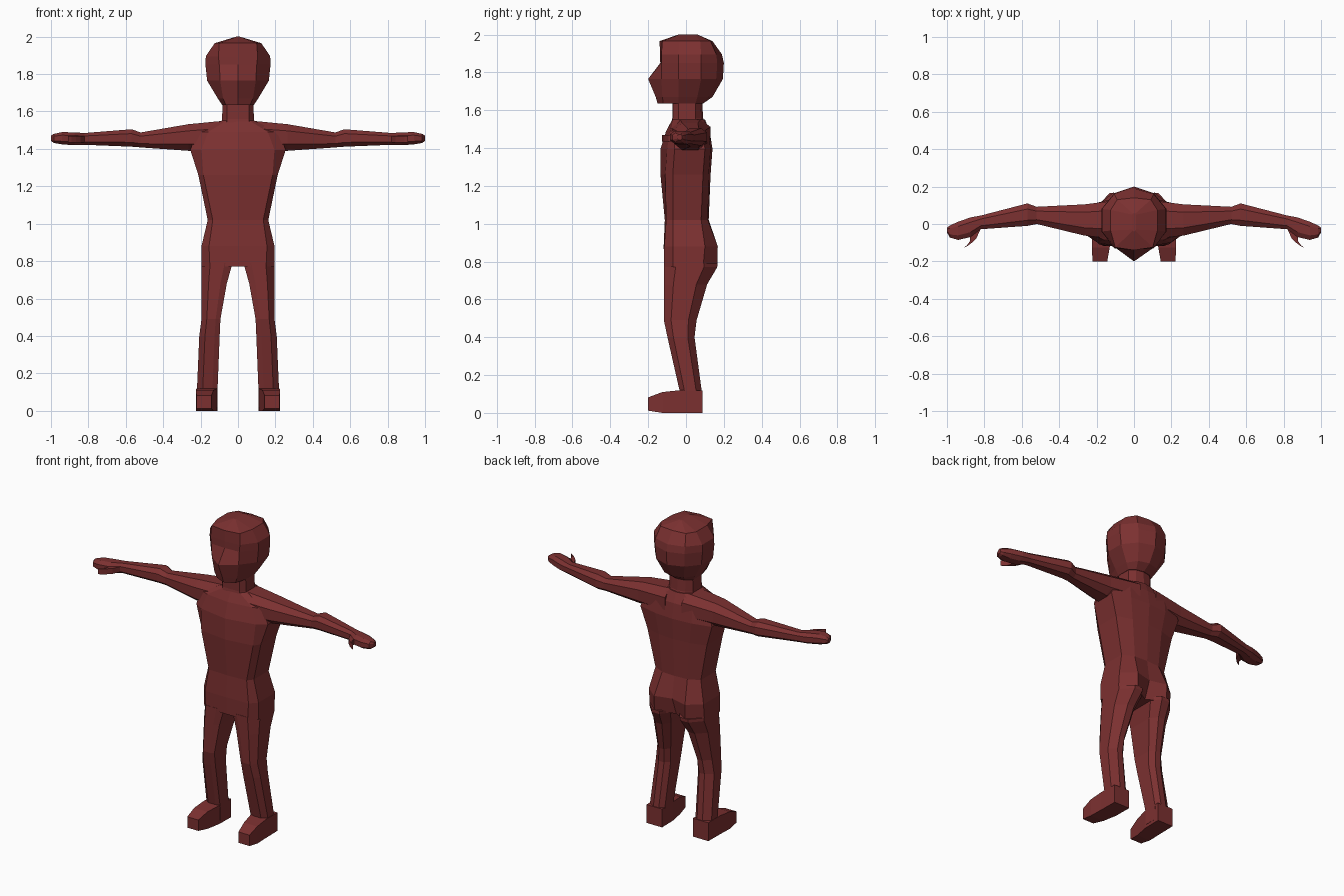
import bpy, bmesh

skin = bpy.data.materials.new("brick red")
skin.diffuse_color = (0.2, 0.03, 0.03, 1)


def loft(name, rings, mirror=False):
    """Skin a list of equal-length point rings with flat quads and end caps."""
    bm = bmesh.new()
    vs = [[bm.verts.new(p) for p in ring] for ring in rings]
    n = len(vs[0])
    for a, b in zip(vs, vs[1:]):
        for i in range(n):
            j = (i + 1) % n
            bm.faces.new((a[i], a[j], b[j], b[i]))
    bm.faces.new(vs[0])
    bm.faces.new(vs[-1])
    bmesh.ops.recalc_face_normals(bm, faces=bm.faces[:])
    me = bpy.data.meshes.new(name)
    bm.to_mesh(me)
    bm.free()
    me.materials.append(skin)
    ob = bpy.data.objects.new(name, me)
    bpy.context.collection.objects.link(ob)
    if mirror:
        ob.modifiers.new("mirror", 'MIRROR').use_axis[0] = True
    return ob


def body_ring(z, front, fx, fy, sx, sf, sb, bx, by, back):
    """Symmetric ten-sided ring: front centre, corners, sides, back centre."""
    half = [(fx, fy), (sx, sf), (sx, sb), (bx, by)]
    pts = [(0, front)] + half + [(0, back)] + [(-x, y) for x, y in reversed(half)]
    return [(x, y, z) for x, y in pts]


def limb_ring(x, y0, y1, z0, z1, c=0.25):
    """Chamfered box section across the x axis."""
    dy, dz = (y1 - y0) * c, (z1 - z0) * c
    return [(x, y0 + dy, z0), (x, y1 - dy, z0), (x, y1, z0 + dz), (x, y1, z1 - dz),
            (x, y1 - dy, z1), (x, y0 + dy, z1), (x, y0, z1 - dz), (x, y0, z0 + dz)]


# Head with a pointed nose ridge
loft("head", [body_ring(*r) for r in (
    (1.635, -.150, .065, -.120, .085, -.04, .05, .050, .080, .09),
    (1.670, -.160, .080, -.125, .108, -.04, .06, .070, .120, .14),
    (1.765, -.200, .095, -.130, .165, -.04, .08, .100, .160, .195),
    (1.850, -.136, .100, -.130, .174, -.04, .08, .105, .165, .20),
    (1.895, -.137, .105, -.130, .172, -.04, .08, .105, .160, .19),
    (1.965, -.140, .100, -.125, .125, -.035, .075, .090, .130, .14),
    (2.000, -.040, .006, -.035, .010, -.03, .05, .006, .055, .06))])

# Neck
loft("neck", [body_ring(*r) for r in (
    (1.50, -.085, .06, -.080, .090, -.04, .06, .05, .100, .115),
    (1.56, -.072, .06, -.070, .085, -.04, .05, .05, .080, .090),
    (1.67, -.072, .06, -.070, .082, -.04, .05, .05, .075, .085))])

# Torso from crotch to collar
loft("torso", [body_ring(*r) for r in (
    (0.770, -.115, .150, -.115, .195, -.07, .09, .11, .165, .10),
    (0.880, -.118, .155, -.115, .195, -.07, .10, .11, .168, .14),
    (1.020, -.112, .135, -.105, .162, -.07, .08, .09, .115, .12),
    (1.260, -.135, .185, -.110, .212, -.07, .09, .11, .120, .13),
    (1.395, -.135, .195, -.100, .255, -.06, .10, .13, .130, .14),
    (1.490, -.105, .160, -.085, .220, -.06, .09, .13, .120, .125),
    (1.552, -.072, .060, -.070, .085, -.04, .06, .05, .090, .10))])

# Arms with hands
loft("arm", [limb_ring(*r) for r in (
    (0.06, -.085, .130, 1.39, 1.552),
    (0.265, -.062, .105, 1.39, 1.532),
    (0.52, .000, .092, 1.408, 1.488),
    (0.57, -.010, .110, 1.412, 1.505),
    (0.82, -.028, .045, 1.422, 1.485),
    (0.875, -.070, .035, 1.420, 1.488),
    (0.94, -.085, .012, 1.424, 1.490),
    (0.985, -.072, -.008, 1.432, 1.480),
    (1.00, -.045, -.020, 1.442, 1.472))], True)

# Thumbs
loft("thumb", [[(x + dx, y + dy, z) for dx, dy, z in
                ((-w, 0, 1.435), (w, -w, 1.435), (w, -w, 1.47), (-w, 0, 1.47))]
               for x, y, w in ((.845, -.02, .028), (.86, -.075, .018),
                               (.88, -.10, .013), (.90, -.118, .010))], True)


def leg_ring(z, x0, x1, y0, y1):
    """Leg section with bevelled outer corners."""
    w, d = x1 - x0, y1 - y0
    return [(x0, y0 + d * .06, z), (x0 + w * .25, y0, z), (x1 - w * .28, y0, z),
            (x1, y0 + d * .22, z), (x1, y1 - d * .25, z), (x1 - w * .4, y1, z),
            (x0 + w * .25, y1, z), (x0, y1 - d * .2, z)]


# Legs
loft("leg", [leg_ring(*r) for r in (
    (0.79, .030, .195, -.117, .166),
    (0.77, .035, .195, -.117, .165),
    (0.68, .060, .195, -.117, .112),
    (0.49, .094, .195, -.117, .056),
    (0.40, .098, .207, -.098, .045),
    (0.10, .110, .220, -.030, .085),
    (0.02, .110, .220, -.030, .086))], True)

# Feet
loft("foot", [[(x0, y, z0), (x1, y, z0), (x1, y, z1), (x0, y, z1)]
              for y, x0, x1, z0, z1 in (
    (.087, .110, .220, 0, .118),
    (-.03, .112, .222, 0, .120),
    (-.125, .130, .225, 0, .110),
    (-.20, .143, .222, .012, .082))], True)
